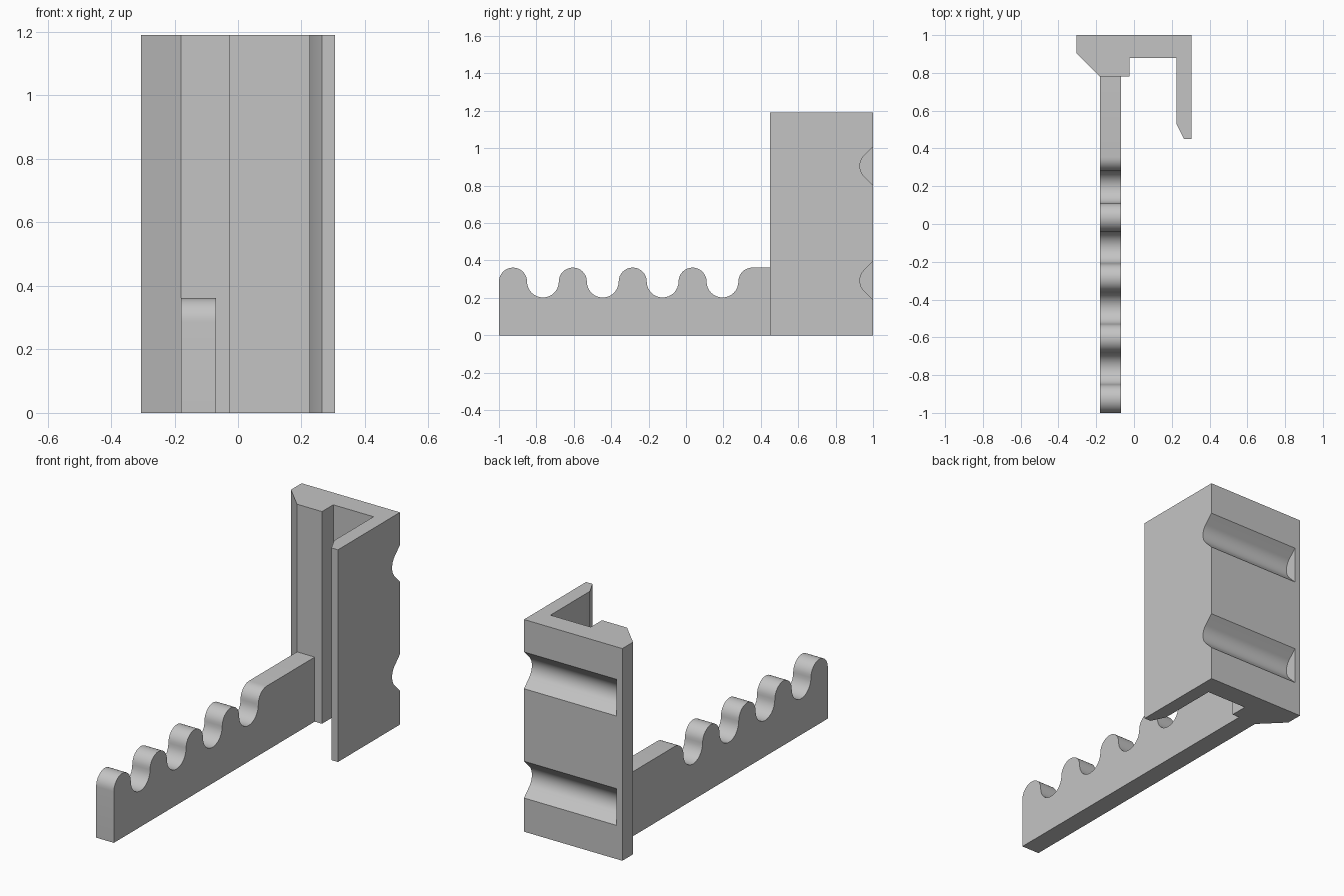
import bpy
import bmesh
from math import sin, cos, pi
from mathutils import Vector

cube = bpy.data.objects.get("Cube")
if cube:
    bpy.data.objects.remove(cube, do_unlink=True)

grey = bpy.data.materials.new("light_grey")
grey.use_nodes = True
COLOUR = (0.55, 0.55, 0.55, 1)
grey.diffuse_color = COLOUR
grey.node_tree.nodes["Principled BSDF"].inputs["Base Color"].default_value = COLOUR


def arc(cy, cz, r, start, end, steps=16):
    """Points on an arc in the side plane, angles in units of pi."""
    angles = [pi * (start + (end - start) * i / steps) for i in range(steps + 1)]
    return [(cy + r * cos(a), cz + r * sin(a)) for a in angles]


def prism(name, points, offset):
    """Extrude a closed outline of 3D points along an offset."""
    bm = bmesh.new()
    face = bm.faces.new([bm.verts.new(p) for p in points])
    result = bmesh.ops.extrude_face_region(bm, geom=[face])
    moved = [v for v in result["geom"] if isinstance(v, bmesh.types.BMVert)]
    bmesh.ops.translate(bm, verts=moved, vec=Vector(offset))
    bmesh.ops.recalc_face_normals(bm, faces=bm.faces)
    mesh = bpy.data.meshes.new(name)
    bm.to_mesh(mesh)
    bm.free()
    mesh.materials.append(grey)
    obj = bpy.data.objects.new(name, mesh)
    bpy.context.collection.objects.link(obj)
    return obj


def side_prism(name, profile, x0, x1):
    return prism(name, [(x0, y, z) for y, z in profile], (x1 - x0, 0, 0))


def smooth(obj):
    bpy.ops.object.select_all(action='DESELECT')
    obj.select_set(True)
    bpy.context.view_layer.objects.active = obj
    bpy.ops.object.shade_smooth_by_angle(angle=pi / 6)


# Clip bracket: hooked plan outline, extruded upwards
HEIGHT = 1.19
plan = [(-0.305, 1), (-0.305, 0.905), (-0.18, 0.78), (-0.025, 0.78),
        (-0.025, 0.88), (0.225, 0.88), (0.225, 0.53), (0.265, 0.45),
        (0.305, 0.45), (0.305, 1)]
bracket = prism("clip_bracket", [(x, y, 0) for x, y in plan], (0, 0, HEIGHT))

# Two rounded grooves across the back, stopping short of the right edge
for i, z in enumerate((0.292, 0.905)):
    profile = [(1.05, z + 0.153)] + arc(1.01, z, 0.08, 0.75, 1.25) + [(1.05, z - 0.153)]
    cutter = side_prism(f"groove_cutter_{i + 1}", profile, -0.27, 0.4)
    cutter.hide_render = True
    cutter.hide_viewport = True
    cut = bracket.modifiers.new(f"groove_{i + 1}", 'BOOLEAN')
    cut.operation = 'DIFFERENCE'
    cut.solver = 'EXACT'
    cut.object = cutter

# Apply the cuts and drop the cutters
bpy.context.view_layer.update()
graph = bpy.context.evaluated_depsgraph_get()
cut_mesh = bpy.data.meshes.new_from_object(bracket.evaluated_get(graph))
cutters = [m.object for m in bracket.modifiers]
bracket.modifiers.clear()
bracket.data = cut_mesh
for cutter in cutters:
    bpy.data.objects.remove(cutter, do_unlink=True)
smooth(bracket)

# Holder arm: scalloped top edge of round crests and round notches
CREST, NOTCH, MID = 0.075, 0.085, 0.287
PITCH = 2 * (CREST + NOTCH)
profile = [(-1, 0)]
for i in range(4):
    y = -1 + CREST + i * PITCH
    profile += arc(y, MID, CREST, 1, 0)
    profile += arc(y + PITCH / 2, MID, NOTCH, 1, 2)[1:-1]
profile += arc(-1 + CREST + 4 * PITCH, MID, CREST, 1, 0.5, 8)
profile += [(0.78, MID + CREST), (0.78, 0)]
arm = side_prism("holder_arm", profile, -0.18, -0.07)
smooth(arm)
